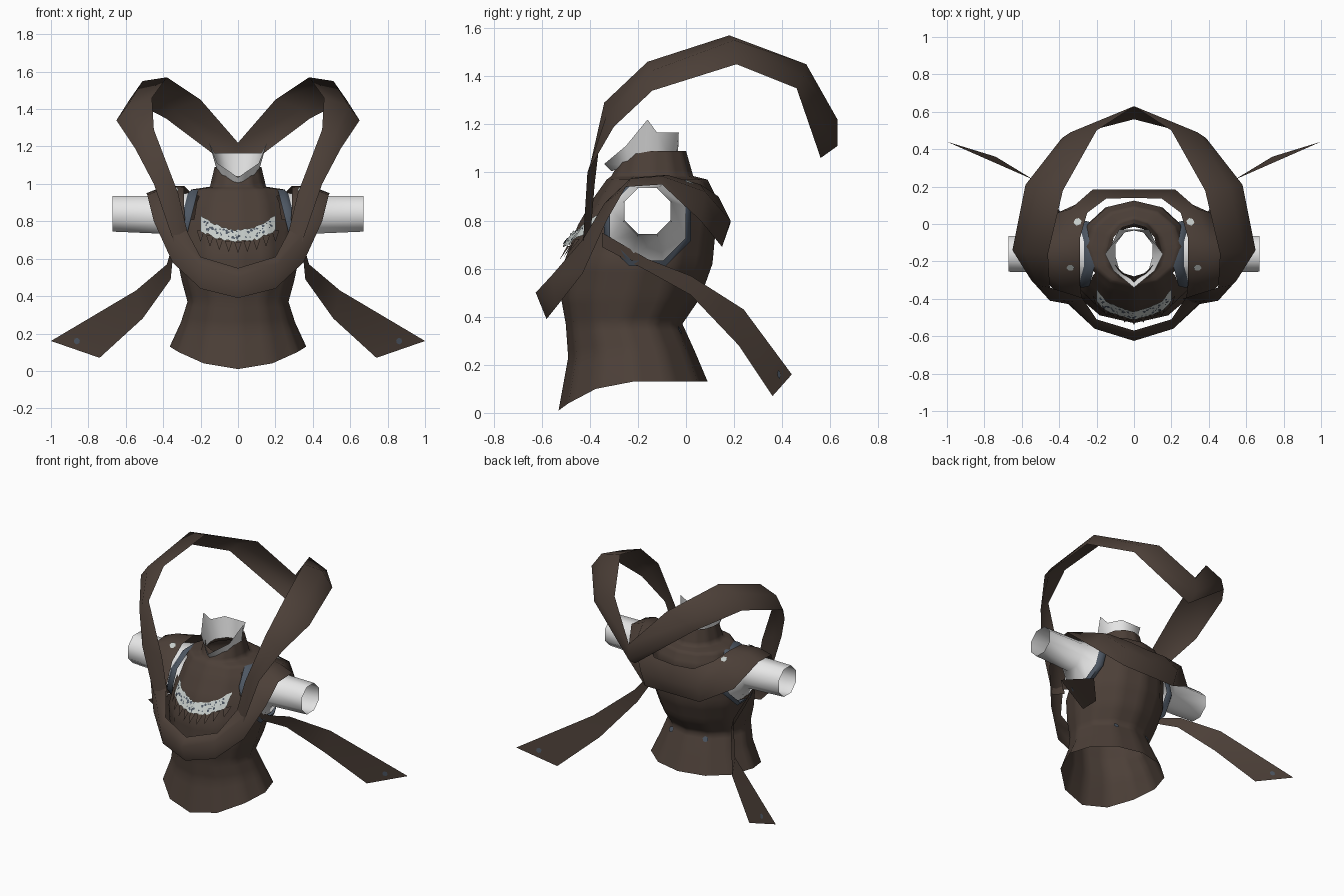
import bpy, bmesh, math, random
from mathutils import Vector
from mathutils.bvhtree import BVHTree

random.seed(4)
cube = bpy.data.objects.get("Cube")
if cube:
    bpy.data.objects.remove(cube, do_unlink=True)


def material(name, colour):
    mat = bpy.data.materials.new(name)
    mat.use_nodes = True
    mat.diffuse_color = (*colour, 1)
    mat.node_tree.nodes["Principled BSDF"].inputs["Base Color"].default_value = (*colour, 1)
    return mat


BROWN = material("dark brown cloth", (0.072, 0.05, 0.039))
WHITE = material("white cloth", (0.8, 0.8, 0.8))
SLATE = material("slate blue trim", (0.075, 0.095, 0.125))
PALE = material("pale embroidery", (0.56, 0.6, 0.58))


def finish(name, bm, mat, mirror=False):
    """Turn a bmesh into a smooth-shaded, optionally mirrored object."""
    mesh = bpy.data.meshes.new(name)
    bmesh.ops.recalc_face_normals(bm, faces=bm.faces)
    bm.to_mesh(mesh)
    bm.free()
    mesh.materials.append(mat)
    mesh.shade_smooth()
    mesh.set_sharp_from_angle(angle=math.radians(80))
    obj = bpy.data.objects.new(name, mesh)
    bpy.context.collection.objects.link(obj)
    if mirror:
        mod = obj.modifiers.new("Mirror", "MIRROR")
        mod.use_clip = True
        mod.merge_threshold = 0.002
    return obj


def sheet(rows, wrap=False):
    """Skin a sequence of equally long point rows with quads."""
    bm = bmesh.new()
    grid = [[bm.verts.new(p) for p in row] for row in rows]
    count = len(rows[0])
    for a, b in zip(grid, grid[1:]):
        for i in range(count if wrap else count - 1):
            j = (i + 1) % count
            bm.faces.new((a[i], a[j], b[j], b[i]))
    return bm


def tree(obj):
    bm = bmesh.new()
    bm.from_mesh(obj.data)
    result = BVHTree.FromBMesh(bm)
    bm.free()
    return result


# Torso: open tube with a pointed front hem and a neck stub
def torso_ring(z, half, front, back, dip=0, sides=12):
    ring = []
    for i in range(sides):
        a = math.tau * i / sides
        c = math.cos(a)
        y = (front + back) / 2 - c * (back - front) / 2
        ring.append((half * math.sin(a), y, z - dip * max(0, c) ** 2))
    return ring


profile = [
    (0.13, 0.365, -0.53, 0.09, 0.12), (0.26, 0.305, -0.49, 0.035, 0.03),
    (0.37, 0.27, -0.5, -0.015), (0.48, 0.3, -0.52, 0.06),
    (0.62, 0.33, -0.51, 0.11), (0.78, 0.31, -0.45, 0.125),
    (0.9, 0.285, -0.38, 0.125), (0.97, 0.25, -0.33, 0.09),
    (0.985, 0.15, -0.31, 0.03), (1.09, 0.125, -0.28, 0, 0.05),
]
bm = sheet([torso_ring(*p) for p in profile], wrap=True)
bmesh.ops.subdivide_edges(bm, edges=bm.edges, cuts=3, use_grid_fill=True)


def in_armhole(face):
    c = face.calc_center_median()
    return abs(c.x) > 0.1 and math.hypot(c.y + 0.16, c.z - 0.81) < 0.15


bmesh.ops.delete(bm, geom=[f for f in bm.faces if in_armhole(f)], context="FACES")
torso = finish("torso", bm, BROWN)


# Sleeves and armhole trims: eight-sided open tubes along x
def arm_ring(x, radius, z, tilt=0, sides=8):
    ring = []
    for i in range(sides):
        a = math.tau * (i + 0.5) / sides
        rise = radius * math.sin(a)
        ring.append((x - tilt * rise, -0.16 + radius * math.cos(a), z + rise))
    return ring


finish("sleeves", sheet([arm_ring(0.29, 0.175, 0.79, 0.2), arm_ring(0.4, 0.11, 0.835),
                         arm_ring(0.67, 0.103, 0.84)], True), WHITE, True)
finish("armhole_trims", sheet([arm_ring(0.255, 0.185, 0.8, 0.25),
                               arm_ring(0.29, 0.195, 0.79, 0.25),
                               arm_ring(0.31, 0.17, 0.79, 0.25)], True), SLATE, True)

# Standing neck collar with a pointed front and raised side tips
collar = [
    [(0, -0.035, 1.03), (0, -0.03, 1.165)],
    [(0.05, -0.045, 1.03), (0.08, -0.03, 1.165)],
    [(0.1, -0.11, 1.03), (0.125, -0.12, 1.165)],
    [(0.1, -0.17, 1.03), (0.155, -0.16, 1.22)],
    [(0.08, -0.24, 1.03), (0.11, -0.25, 1.11)],
    [(0, -0.31, 1.005), (0, -0.34, 1.035)],
]
finish("neck_collar", sheet(collar), WHITE, True)

# Scarf draped around the shoulders: inner edge, ridge, outer edge
scarf_rows = [
    [(0, -0.57, 0.55), (0, -0.625, 0.5), (0, -0.58, 0.39)],
    [(0.2, -0.51, 0.61), (0.21, -0.56, 0.57), (0.2, -0.54, 0.44)],
    [(0.28, -0.39, 0.76), (0.34, -0.43, 0.72), (0.35, -0.43, 0.58)],
    [(0.29, -0.31, 0.9), (0.38, -0.34, 0.87), (0.45, -0.33, 0.8)],
    [(0.29, -0.2, 0.98), (0.4, -0.23, 0.975), (0.485, -0.25, 0.94)],
    [(0.29, -0.08, 0.99), (0.4, -0.1, 0.985), (0.49, -0.1, 0.95)],
    [(0.25, 0.06, 0.95), (0.34, 0.08, 0.92), (0.41, 0.06, 0.8)],
    [(0.15, 0.135, 0.9), (0.22, 0.185, 0.8), (0.21, 0.15, 0.69)],
    [(0, 0.14, 0.89), (0, 0.185, 0.79), (0, 0.15, 0.69)],
]
scarf = finish("scarf", sheet(scarf_rows), BROWN, True)

# Tall ribbon loops rising from the chest and meeting behind the head
loop_rows = [
    [(0.34, -0.43, 0.68), (0.3, -0.42, 0.69), (0.26, -0.4, 0.7)],
    [(0.45, -0.41, 1), (0.38, -0.41, 0.98), (0.32, -0.38, 0.95)],
    [(0.55, -0.3, 1.19), (0.51, -0.33, 1.24), (0.45, -0.34, 1.29)],
    [(0.65, -0.14, 1.34), (0.59, -0.15, 1.42), (0.46, -0.16, 1.46)],
    [(0.58, 0.21, 1.45), (0.51, 0.2, 1.55), (0.38, 0.18, 1.57)],
    [(0.385, 0.46, 1.35), (0.34, 0.49, 1.4), (0.2, 0.5, 1.45)],
    [(0, 0.56, 1.06), (0, 0.63, 1.11), (0, 0.63, 1.22)],
]
finish("ribbon_loops", sheet(loop_rows), BROWN, True)

# Trailing tails flaring outward from under the arms
tail_rows = [
    [(0.33, -0.35, 0.75), (0.32, -0.35, 0.69)],
    [(0.36, -0.16, 0.64), (0.35, -0.16, 0.59)],
    [(0.38, 0.02, 0.57), (0.36, 0.02, 0.49)],
    [(0.545, 0.24, 0.43), (0.51, 0.22, 0.28)],
    [(1, 0.44, 0.16), (0.74, 0.36, 0.07)],
]
tails = finish("scarf_tails", sheet(tail_rows), BROWN, True)

# Crescent embroidery draped on the chest
chest = tree(torso)


def chest_point(x, z, gap):
    hit = chest.ray_cast(Vector((x, -2, z)), Vector((0, 1, 0)))[0]
    return (x, hit.y - gap, z)


rows = []
for i in range(33):
    u = i / 16 - 1
    low = 0.69 + 0.06 * u * u + random.uniform(-0.008, 0.008)
    high = 0.755 + 0.08 * u * u + random.uniform(-0.006, 0.006)
    rows.append([chest_point(0.2 * u, low + (high - low) * k / 3, 0.03 - 0.007 * k)
                 for k in range(4)])
embroidery = finish("chest_embroidery", sheet(rows), PALE)

# Fringe strips hanging under the embroidery
bm = bmesh.new()
for i in range(9):
    x = (i - 4) * 0.05
    top = 0.69 + 1.5 * x * x
    pts = [chest_point(x - 0.02, top, 0.02), chest_point(x + 0.02, top, 0.02),
           chest_point(x, top - 0.06, 0.035)]
    bm.faces.new([bm.verts.new(p) for p in pts])
finish("chest_fringe", bm, BROWN)


# Small flat spots laid on a surface
def add_spot(bm, surface, origin, direction, size, lift):
    direction = Vector(direction)
    hit, normal, _, _ = surface.ray_cast(Vector(origin), direction)
    if hit is None:
        return
    if normal.dot(direction) > 0:
        normal = -normal
    side = normal.orthogonal().normalized()
    up = normal.cross(side)
    ring = [hit + normal * lift + size * (side * math.cos(a) + up * math.sin(a))
            for a in (math.tau * k / 6 for k in range(6))]
    bm.faces.new([bm.verts.new(p) for p in ring])


bm = bmesh.new()
stitched = tree(embroidery)
for i in range(55):
    x = random.uniform(-0.18, 0.18)
    z = random.uniform(0.7, 0.745) + 1.8 * x * x
    add_spot(bm, stitched, (x, -2, z), (0, 1, 0), random.uniform(0.004, 0.009), 0.004)
finish("embroidery_specks", bm, SLATE)

bm = bmesh.new()
tail_tree = tree(tails)
for way in (-1, 1):
    add_spot(bm, tail_tree, (0.86, way * 2, 0.16), (0, -way, 0), 0.018, 0.004)
add_spot(bm, chest, (0.13, 2, 0.34), (0, -1, 0), 0.02, 0.008)
finish("trim_spots", bm, SLATE, True)

bm = bmesh.new()
scarf_tree = tree(scarf)
for x, y in ((0.3, 0.01), (0.34, -0.23)):
    add_spot(bm, scarf_tree, (x, y, 2), (0, 0, -1), 0.022, 0.006)
finish("shoulder_spots", bm, PALE, True)
